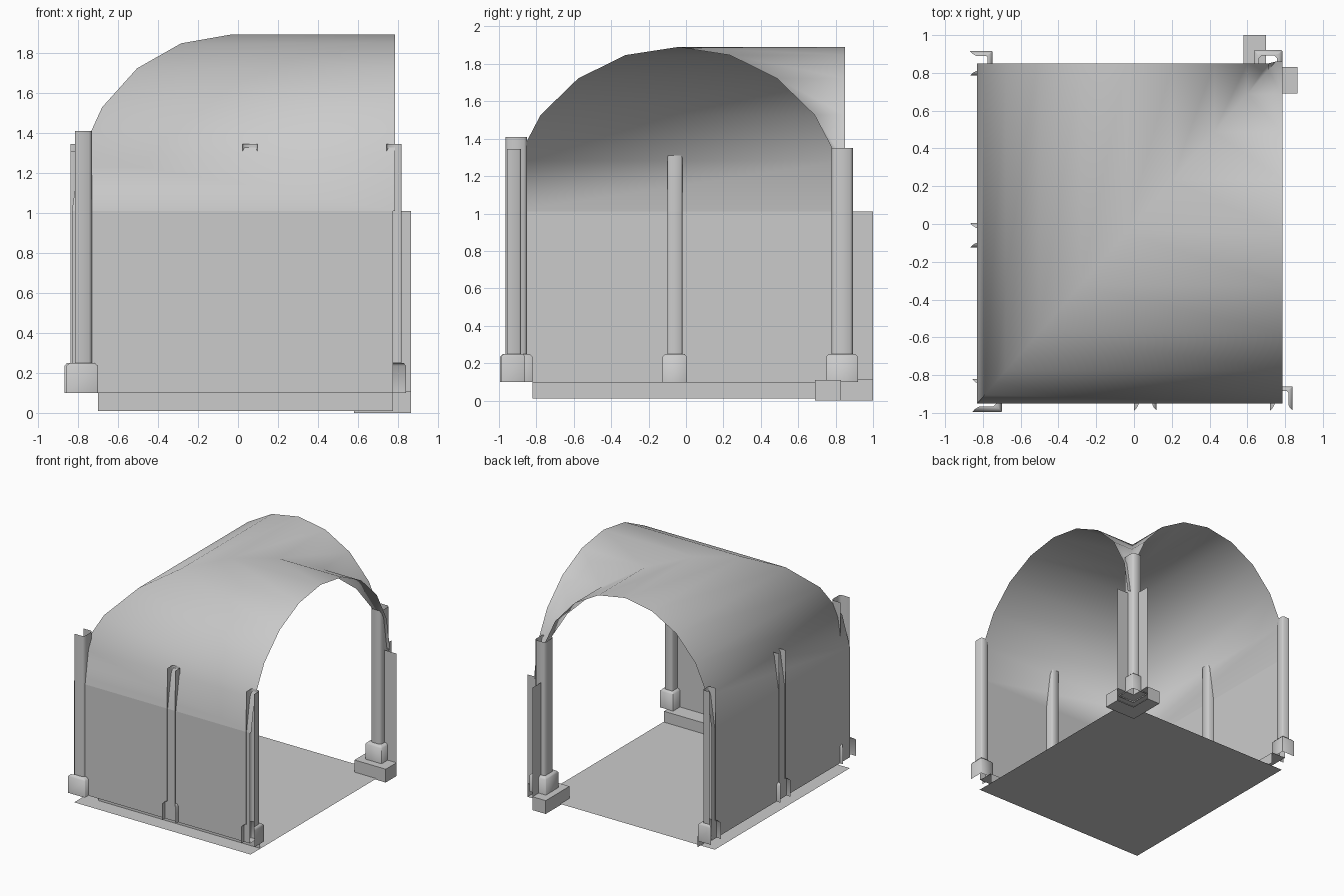
import bpy, math

if "Cube" in bpy.data.objects:
    bpy.data.objects.remove(bpy.data.objects["Cube"])


def make(name, verts, faces, angle):
    mesh = bpy.data.meshes.new(name)
    mesh.from_pydata(verts, [], faces)
    obj = bpy.data.objects.new(name, mesh)
    bpy.context.collection.objects.link(obj)
    bpy.ops.object.select_all(action='DESELECT')
    obj.select_set(True)
    bpy.context.view_layer.objects.active = obj
    bpy.ops.object.shade_smooth_by_angle(angle=math.radians(angle))
    return obj


def corner_sweep(name, section, x_end, y_end, angle=30, caps=()):
    """Sweep a section round a right-angled corner; points lie on the mitre."""
    verts, faces = [], list(caps)
    for x, y, z in section:
        verts += [(x_end, y, z), (x, y, z), (x, y_end, z)]
    for i in range(len(section) - 1):
        a, b = 3 * i, 3 * i + 3
        faces += [(a, a + 1, b + 1, b), (a + 1, a + 2, b + 2, b + 1)]
    return make(name, verts, faces, angle)


def pillar(name, x0, x1, y0, y1, inset, top, cut, skip=()):
    """Chamfered square shaft on a wider base; skipped sides stay open."""
    verts, faces = [], []
    rings = ((0, 0.1, 0.02), (0, 0.235, 0.02), (0.55 * inset, 0.25, 0.02),
             (inset, 0.25, cut), (inset, top, cut))
    for d, z, chamfer in rings:
        a, b, e, f = x0 + d, x1 - d, y0 + d, y1 - d
        c = chamfer * (b - a)
        verts += [(p, q, z) for p, q in (
            (a + c, e), (b - c, e), (b, e + c), (b, f - c),
            (b - c, f), (a + c, f), (a, f - c), (a, e + c))]
    for r in range(len(rings) - 1):
        for k in range(8):
            if k not in skip:
                n = (k + 1) % 8
                faces.append((8 * r + k, 8 * r + n, 8 * r + 8 + n, 8 * r + 8 + k))
    return make(name, verts, faces, 50)


# Floor
make("floor", [(-0.83, -0.95, 0.01), (0.78, -0.95, 0.01),
               (0.78, 0.81, 0.01), (-0.83, 0.81, 0.01)], [(0, 1, 2, 3)], 30)

# Vault: half-round profile mitred round the corner
arch = []
for i in range(11):
    t = math.pi * i / 10
    arch.append((-0.04 - 0.79 * math.cos(t), -0.045 - 0.905 * math.cos(t),
                 1.01 + 0.88 * math.sin(t)))
corner_sweep("vault", arch, 0.785, 0.85, 80)

# Outer walls with a low step along the inside
corner_sweep("outer_wall", [(-0.83, -0.95, 1.01), (-0.83, -0.95, 0.1),
                            (-0.70, -0.82, 0.1), (-0.70, -0.82, 0.01)], 0.775, 0.85)

# Short inner corner wall and its step
corner_sweep("inner_wall", [(0.70, 0.83, 1.01), (0.70, 0.83, 0.11), (0.58, 0.69, 0.11),
                            (0.58, 0.69, 0.0), (0.70, 0.83, 0.0)], 0.865, 1.0,
             caps=((3, 6, 9, 12), (5, 8, 11, 14)))

# Wall pillars, open at the back
for name, x in (("front_middle_pillar", 0.06), ("front_end_pillar", 0.78)):
    pillar(name, x - 0.06, x + 0.06, -0.99, -0.86, 0.023, 1.345, 0.12, (7, 0, 1))
for name, y, top in (("left_middle_pillar", -0.06, 1.31), ("left_end_pillar", 0.85, 1.345)):
    pillar(name, -0.87, -0.75, y - 0.065, y + 0.065, 0.025, top, 0.12, (5, 6, 7))

# Corner pillars
pillar("outer_corner_pillar", -0.86, -0.70, -0.995, -0.82, 0.03, 1.41, 0.15, (5, 6, 7))
pillar("inner_corner_pillar", 0.635, 0.785, 0.75, 0.92, 0.028, 1.35, 0.15)
